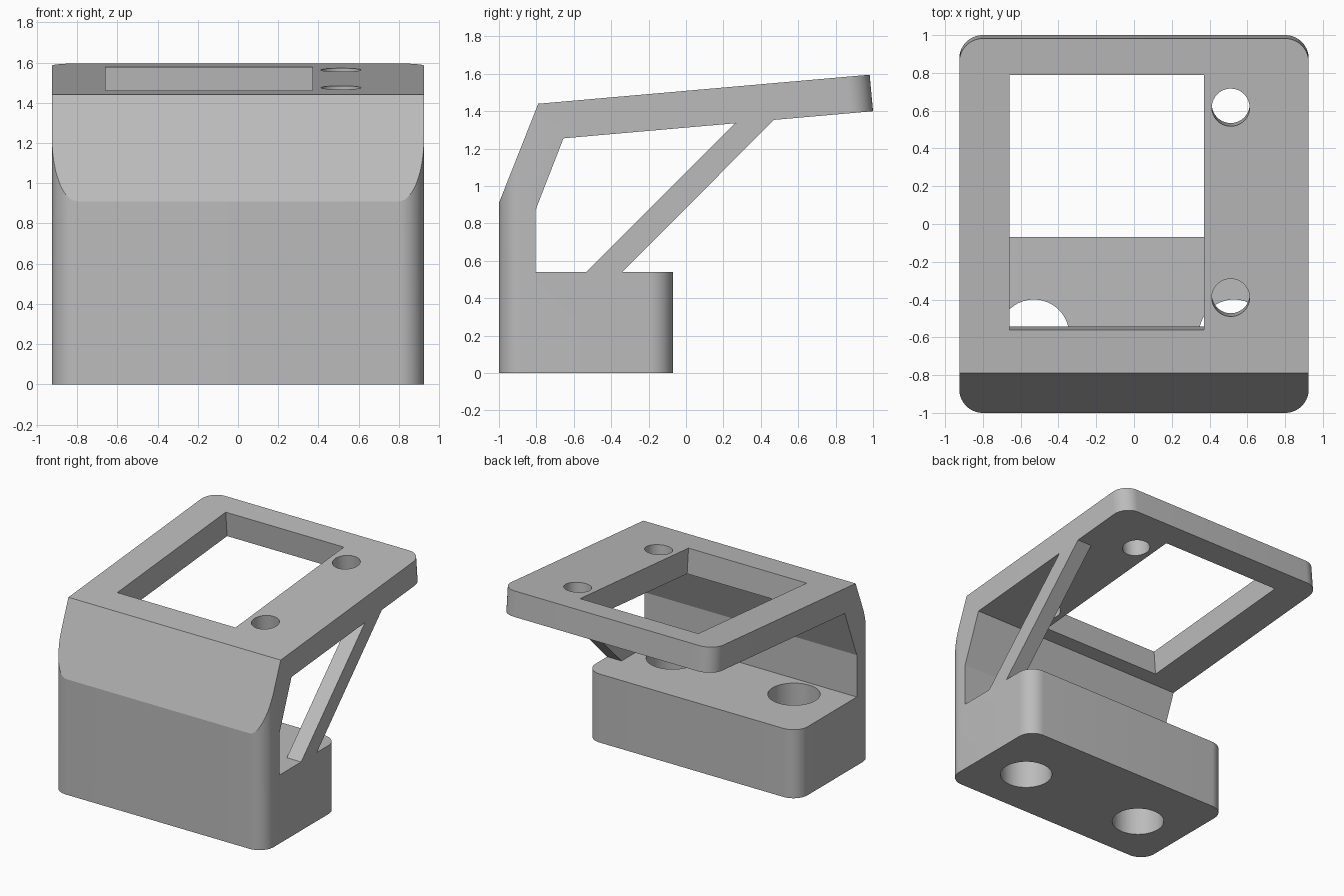
import bpy, bmesh, math
from mathutils import Vector

cube = bpy.data.objects.get("Cube")
if cube:
    bpy.data.objects.remove(cube, do_unlink=True)

HALF = 0.925                 # half width
R = 0.125                    # corner radius
TILT = math.radians(5)       # slope of the top plate

grey = bpy.data.materials.new("plain grey")
grey.use_nodes = True
grey.diffuse_color = (0.5, 0.5, 0.5, 1)
grey.node_tree.nodes["Principled BSDF"].inputs["Base Color"].default_value = (0.5, 0.5, 0.5, 1)


def prism(name, points, depth, round_edges=()):
    """Extrude a closed outline by depth, rounding the edges leaving the given corners."""
    bm = bmesh.new()
    verts = [bm.verts.new(p) for p in points]
    face = bm.faces.new(verts)
    out = bmesh.ops.extrude_face_region(bm, geom=[face])["geom"]
    bmesh.ops.translate(bm, vec=depth, verts=[g for g in out if isinstance(g, bmesh.types.BMVert)])
    bmesh.ops.recalc_face_normals(bm, faces=bm.faces)
    chosen = []
    for a, b in round_edges:
        for e in bm.edges:
            mid = (e.verts[0].co + e.verts[1].co) / 2
            if (mid - (Vector(a) + Vector(b)) / 2).length < 1e-4:
                chosen.append(e)
    if chosen:
        bmesh.ops.bevel(bm, geom=chosen, offset=R, segments=14, profile=0.5, affect='EDGES')
    mesh = bpy.data.meshes.new(name)
    bm.to_mesh(mesh)
    bm.free()
    mesh.materials.append(grey)
    obj = bpy.data.objects.new(name, mesh)
    bpy.context.collection.objects.link(obj)
    return obj


def side_profile(name, outline, x, width, corners=()):
    """Extrude a (y, z) outline along x; corners are pairs of outline indices."""
    edges = [((sx, *outline[i]), (sx, *outline[j])) for i, j in corners for sx in (x, x + width)]
    return prism(name, [(x, *p) for p in outline], (width, 0, 0), edges)


def boolean(obj, cutter, operation):
    mod = obj.modifiers.new("cut", 'BOOLEAN')
    mod.operation, mod.solver, mod.object = operation, 'EXACT', cutter
    cutter.hide_render = True
    bpy.context.view_layer.objects.active = obj
    bpy.ops.object.modifier_apply(modifier=mod.name)
    bpy.data.objects.remove(cutter, do_unlink=True)


def cylinder(loc, radius, depth, tilt=0):
    bpy.ops.mesh.primitive_cylinder_add(vertices=64, radius=radius, depth=depth,
                                        location=loc, rotation=(tilt, 0, 0))
    return bpy.context.object


def plate_z(y):
    return 1.44 + (y + 0.79) * math.tan(TILT)


# Bracket: base block, front wall, sloped shoulder and tilted top plate
outline = [(-1, 0), (-1, 0.91), (-0.79, 1.44), (0.982, 1.595), (1, 1.4),
           (-0.655, 1.255), (-0.805, 0.87), (-0.805, 0.54), (-0.07, 0.54), (-0.07, 0)]
bracket = side_profile("bracket_body", outline, -HALF, 2 * HALF, [(3, 4), (8, 9)])

# Vertical rounding of the front corners, carried up through the shoulder
plan = [(-HALF, -1, -0.5), (HALF, -1, -0.5), (HALF, -0.8, -0.5), (1.5, -0.8, -0.5),
        (1.5, 1.5, -0.5), (-1.5, 1.5, -0.5), (-1.5, -0.8, -0.5), (-HALF, -0.8, -0.5)]
for s in (-1, 1):
    # square corner piece minus a quarter round
    corner = [(s * 1.2, -1.2, -0.5), (s * (HALF - R), -1.2, -0.5)]
    for i in range(15):
        a = math.pi / 2 * i / 14
        corner.append((s * (HALF - R + R * math.sin(a)), -1 + R - R * math.cos(a), -0.5))
    corner.append((s * 1.2, -1 + R, -0.5))
    boolean(bracket, prism("corner_cutter", corner, (0, 0, 2.5)), 'DIFFERENCE')

# Window in the top plate
bpy.ops.mesh.primitive_cube_add(size=1, location=(-0.145, 0.115, plate_z(0.115)),
                                rotation=(TILT, 0, 0))
window = bpy.context.object
window.scale = (1.03, 1.355, 0.5)
boolean(bracket, window, 'DIFFERENCE')

# Small holes in the plate, large holes through the base
for y in (0.617, -0.39):
    boolean(bracket, cylinder((0.512, y, plate_z(y)), 0.1, 0.5, TILT), 'DIFFERENCE')
for x in (-0.53, 0.53):
    boolean(bracket, cylinder((x, -0.587, 0.27), 0.187, 0.8), 'DIFFERENCE')

# Diagonal strut on one side
strut = side_profile("diagonal_strut",
                     [(-0.535, 0.54), (-0.34, 0.54), (0.47, 1.354), (0.26, 1.335)],
                     HALF - 0.125, 0.125)

for obj in (bracket, strut):
    bpy.ops.object.select_all(action='DESELECT')
    obj.select_set(True)
    bpy.context.view_layer.objects.active = obj
    bpy.ops.object.shade_smooth_by_angle(angle=math.radians(20))
